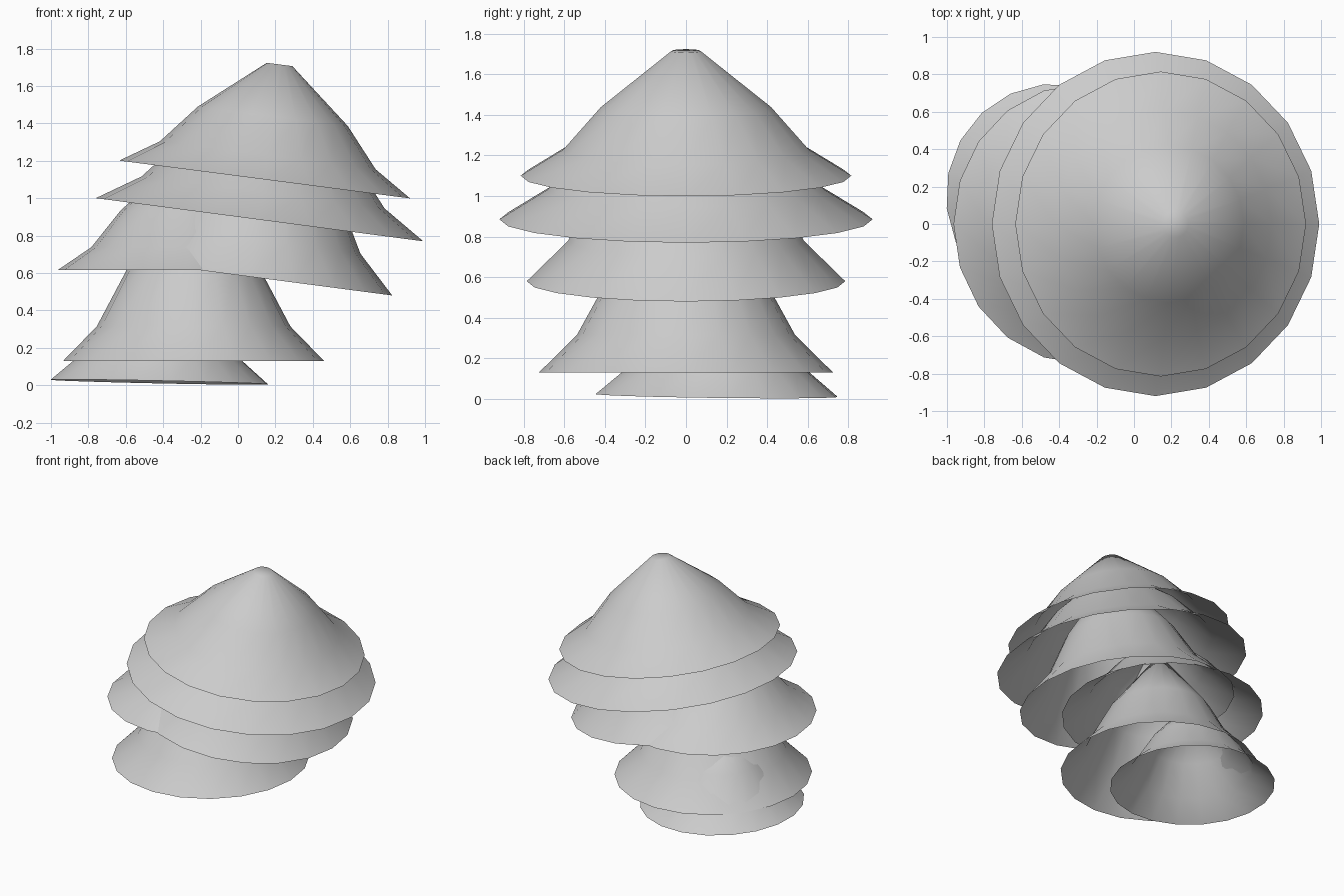
import bpy, bmesh, math
from mathutils import Matrix, Euler

if "Cube" in bpy.data.objects:
    bpy.data.objects.remove(bpy.data.objects["Cube"])

SIDES = 20
# shared skirt profile: (fraction of rim radius, fraction of height)
PROFILE = [(1.0, 0.0), (0.742, 0.21), (0.515, 0.55), (0.088, 1.0)]


def tier(name, centre, rx, ry, height, tilt=(0, 0), spin=0):
    """Flared open-bottomed cone with a tiny closed tip."""
    bm = bmesh.new()
    place = (Matrix.Translation(centre)
             @ Euler((math.radians(tilt[0]), math.radians(tilt[1]), 0)).to_matrix().to_4x4())
    rings = []
    for r, h in PROFILE:
        ring = []
        for i in range(SIDES):
            a = 2 * math.pi * i / SIDES + math.radians(spin)
            ring.append(bm.verts.new((rx * r * math.cos(a), ry * r * math.sin(a), height * h)))
        rings.append(ring)
    for low, high in zip(rings, rings[1:]):
        for i in range(SIDES):
            j = (i + 1) % SIDES
            bm.faces.new((low[i], low[j], high[j], high[i]))
    bm.faces.new(rings[-1])
    for f in bm.faces:
        f.smooth = True
    bm.transform(place)
    mesh = bpy.data.meshes.new(name)
    bm.to_mesh(mesh)
    bm.free()
    bpy.context.collection.objects.link(bpy.data.objects.new(name, mesh))


# leaning stack of foliage tiers, bottom to top
tier("foliage_bottom", (-0.42, 0.15, 0.017), 0.585, 0.60, 0.62, (-0.7, 1.2), -11.7)
tier("foliage_lower", (-0.2375, 0, 0.13), 0.6975, 0.725, 0.88)
tier("foliage_middle_left", (-0.265, 0, 0.615), 0.70, 0.75, 0.585)
tier("foliage_middle_right", (0.065, 0, 0.58), 0.766, 0.785, 0.95, (0, 7.5))
tier("foliage_upper", (0.115, 0, 0.885), 0.883, 0.92, 0.70, (0, 7.5))
tier("foliage_top", (0.1425, 0, 1.10), 0.784, 0.815, 0.62, (0, 7.4))
